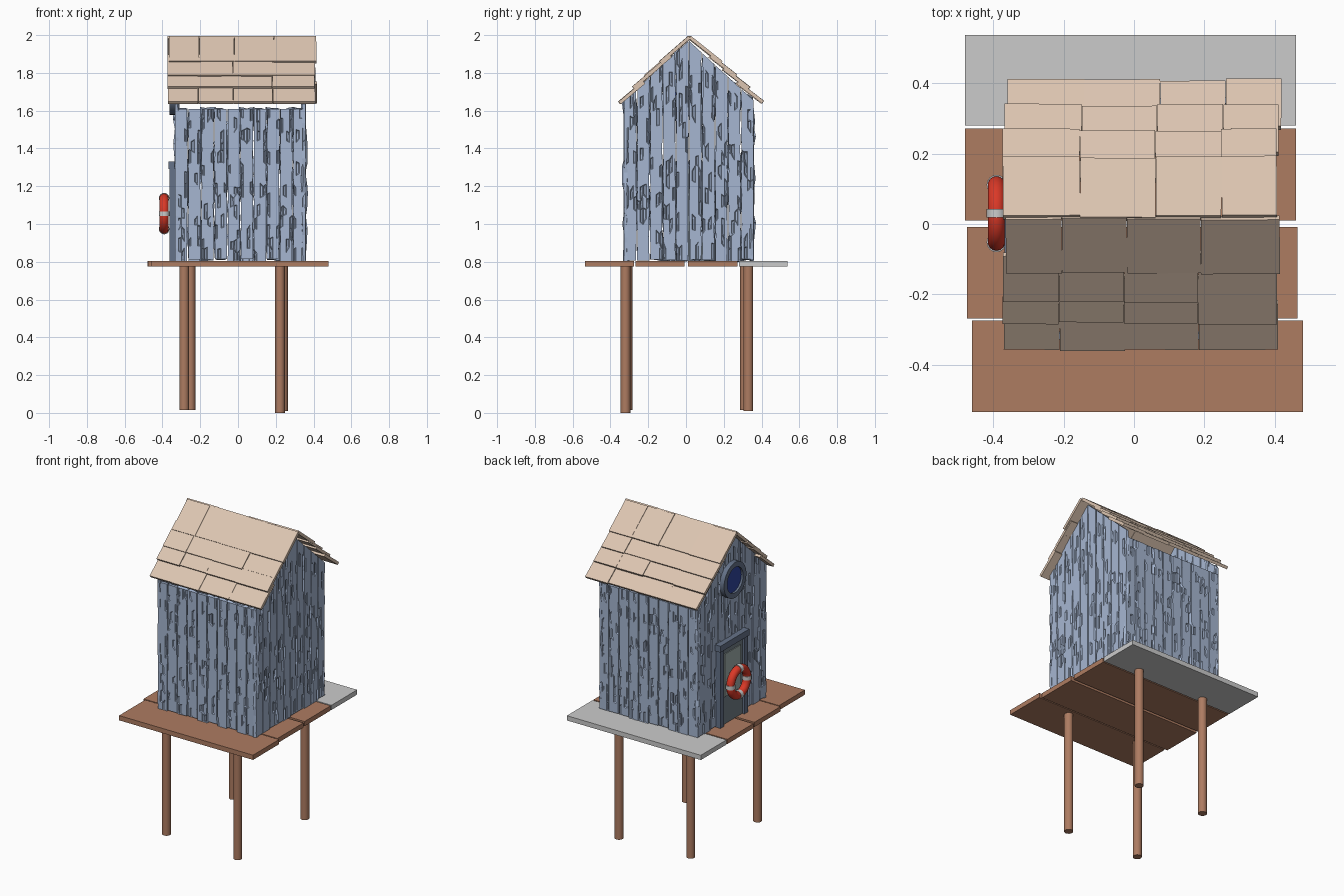
import bpy, bmesh, math, random
from mathutils import Vector

if "Cube" in bpy.data.objects:
    bpy.data.objects.remove(bpy.data.objects["Cube"])
random.seed(4)
R = random.uniform


def mat(name, r, g, b):
    m = bpy.data.materials.new(name)
    m.diffuse_color = (r, g, b, 1)
    m.use_nodes = True
    m.node_tree.nodes["Principled BSDF"].inputs["Base Color"].default_value = m.diffuse_color
    return m


BROWN = mat("brown_wood", 0.42, 0.20, 0.12)
BLUE = mat("blue_paint", 0.38, 0.47, 0.64)
TAN = mat("tan_shingle", 0.72, 0.56, 0.44)
SLATE = mat("slate_trim", 0.13, 0.17, 0.25)
DOOR = mat("door_paint", 0.17, 0.21, 0.24)
PANE = mat("pale_pane", 0.36, 0.43, 0.42)
GLASS = mat("blue_glass", 0.03, 0.06, 0.35)
RED = mat("red_ring", 0.70, 0.04, 0.02)


def finish(o, name, m):
    o.name = name
    if m:
        o.data.materials.append(m)
    return o


def box(name, lo, hi, m, rot=(0, 0, 0)):
    lo, hi = Vector(lo), Vector(hi)
    bpy.ops.mesh.primitive_cube_add(size=1, location=(lo + hi) / 2, rotation=rot)
    o = bpy.context.object
    o.scale = hi - lo
    return finish(o, name, m)


def cyl(name, r, depth, loc, m, rot=(0, 0, 0), n=24):
    bpy.ops.mesh.primitive_cylinder_add(vertices=n, radius=r, depth=depth, location=loc, rotation=rot)
    bpy.ops.object.shade_smooth_by_angle(angle=math.radians(40))
    return finish(bpy.context.object, name, m)


# deck boards
for i, (x0, x1, y0, y1) in enumerate([(-.46, .48, -.535, -.275), (-.475, .465, -.268, -.008),
                                      (-.48, .46, .01, .272), (-.48, .46, .28, .537)]):
    box(f"deck_board_{i}", (x0, y0, .775), (x1, y1, .805), None if i == 3 else BROWN)

# stilts
for i, (x, y, z) in enumerate([(-.285, -.31, .015), (.222, -.32, 0), (-.252, .312, .015), (.238, .33, .01)]):
    cyl(f"stilt_{i}", .026, .78 - z, (x, y, (.78 + z) / 2), BROWN, n=16)


# plank walls: weathered boards with chipped, recessed grain
def wall(name, origin, d, width, top):
    bm = bmesh.new()
    d, count, cols, rows = Vector(d), 10, 4, 14
    out = d.cross(Vector((0, 0, 1)))
    w = width / count
    for p in range(count):
        depth, foot, lean = R(-.004, 0), R(.803, .815), R(-.003, .003)
        grid = []
        for r in range(rows + 1):
            line = []
            for c in range(cols + 1):
                edge = R(.001, .005) * {0: 1, cols: -1}.get(c, 0)
                u = (p + c / cols) * w + edge + lean * (r / rows - .5) * (0 < p < count - 1)
                t = r / rows + (R(-.02, .02) if 0 < r < rows else 0)
                co = Vector(origin) + d * u
                z = foot + (top(co) - foot) * t
                line.append(bm.verts.new(co + out * depth + Vector((0, 0, z))))
            grid.append(line)
        faces = [bm.faces.new((grid[r][c], grid[r][c + 1], grid[r + 1][c + 1], grid[r + 1][c]))
                 for r in range(rows) for c in range(cols)]
        bm.normal_update()
        chips = random.sample(faces, 11)
        bmesh.ops.inset_individual(bm, faces=chips, thickness=.006, depth=-.006)
    me = bpy.data.meshes.new(name)
    bm.to_mesh(me)
    bm.free()
    o = bpy.data.objects.new(name, me)
    bpy.context.collection.objects.link(o)
    s = o.modifiers.new("board_thickness", 'SOLIDIFY')
    s.thickness, s.offset = .018, -1
    finish(o, name, BLUE)


X0, X1, Y0, Y1, MID = -.335, .36, -.33, .36, .015
eave = lambda co: 1.61
gable = lambda co: 1.97 - .92 * abs(co.y - MID)
wall("front_wall", (X0, Y0, 0), (1, 0, 0), X1 - X0, eave)
wall("back_wall", (X1, Y1, 0), (-1, 0, 0), X1 - X0, eave)
wall("right_gable_wall", (X1, Y0, 0), (0, 1, 0), Y1 - Y0, gable)
wall("left_gable_wall", (X0, Y1, 0), (0, -1, 0), Y1 - Y0, gable)

# roof: four overlapping shingle rows on each slope (lower edge y, z)
SLOPES = {
    "front": (1, [(-.14, 1.862), (-.22, 1.788), (-.282, 1.728), (-.36, 1.648)], 41, .204,
              [-.37, -.21, -.025, .185, .41]),
    "back": (-1, [(.19, 1.862), (.268, 1.792), (.338, 1.726), (.41, 1.652)], 38.5, .215,
             [-.37, -.15, .065, .252, .41]),
}
T = .018
for side, (s, edges, deg, length, xs) in SLOPES.items():
    for r, (y, z) in enumerate(edges):
        a = math.radians(deg if r == 0 else deg - 1)
        L = length if r == 0 else .17
        along = Vector((0, s * math.cos(a), math.sin(a)))
        normal = Vector((0, -s * math.sin(a), math.cos(a)))
        shift = R(-.004, .01)
        for c in range(4):
            x0, x1 = xs[c] + shift, xs[c + 1] + shift - .001
            mid = Vector(((x0 + x1) / 2, y + R(-.004, .004), z)) + along * L / 2 - normal * T / 2
            half = Vector(((x1 - x0) / 2, L / 2, T / 2))
            box(f"{side}_shingle_{r}_{c}", mid - half, mid + half, TAN, (s * a, 0, R(-.008, .008)))

# door on the left gable
DY = .035
box("door", (-.348, DY - .115, .805), (-.325, DY + .115, 1.29), DOOR)
box("door_pane", (-.353, DY - .08, .98), (-.34, DY + .08, 1.25), PANE)
for i, s in enumerate((-1, 1)):
    y = DY + s * .12
    box(f"door_jamb_{i}", (-.363, y - .018, .805), (-.325, y + .018, 1.295), SLATE)
box("door_lintel", (-.368, DY - .145, 1.29), (-.325, DY + .145, 1.33), SLATE)

# round window: glass disc with a lathed frame
WZ, SIDE = 1.69, (0, math.pi / 2, 0)
cyl("window_glass", .09, .025, (-.337, .025, WZ), GLASS, SIDE, 32)


def lathe(name, profile, loc, m, n=32):
    bm = bmesh.new()
    rings = [[bm.verts.new((x, r * math.cos(2 * math.pi * i / n), r * math.sin(2 * math.pi * i / n)))
              for r, x in profile] for i in range(n)]
    k = len(profile)
    for i in range(n):
        for j in range(k):
            a, b = rings[i], rings[(i + 1) % n]
            bm.faces.new((a[j], a[(j + 1) % k], b[(j + 1) % k], b[j]))
    bmesh.ops.recalc_face_normals(bm, faces=bm.faces)
    me = bpy.data.meshes.new(name)
    bm.to_mesh(me)
    bm.free()
    o = bpy.data.objects.new(name, me)
    bpy.context.collection.objects.link(o)
    o.location = loc
    bpy.context.view_layer.objects.active = o
    bpy.ops.object.select_all(action='DESELECT')
    o.select_set(True)
    bpy.ops.object.shade_smooth_by_angle(angle=math.radians(30))
    return finish(o, name, m)


lathe("window_frame", [(.08, -.028), (.112, -.028), (.112, .02), (.08, .02)], (-.335, .025, WZ), SLATE)

# life ring with four grey bands
C = Vector((-.391, .03, 1.055))
MAJ, MIN = .082, .025
bpy.ops.mesh.primitive_torus_add(major_radius=MAJ, minor_radius=MIN, major_segments=32,
                                 minor_segments=14, location=C, rotation=SIDE)
bpy.ops.object.shade_smooth_by_angle(angle=math.radians(60))
finish(bpy.context.object, "life_ring", RED)
for i in range(4):
    a = i * math.pi / 2
    p = C + Vector((0, math.cos(a), math.sin(a))) * MAJ
    cyl(f"life_ring_band_{i}", MIN + .003, .024, p, None, (a, 0, 0), 16)
